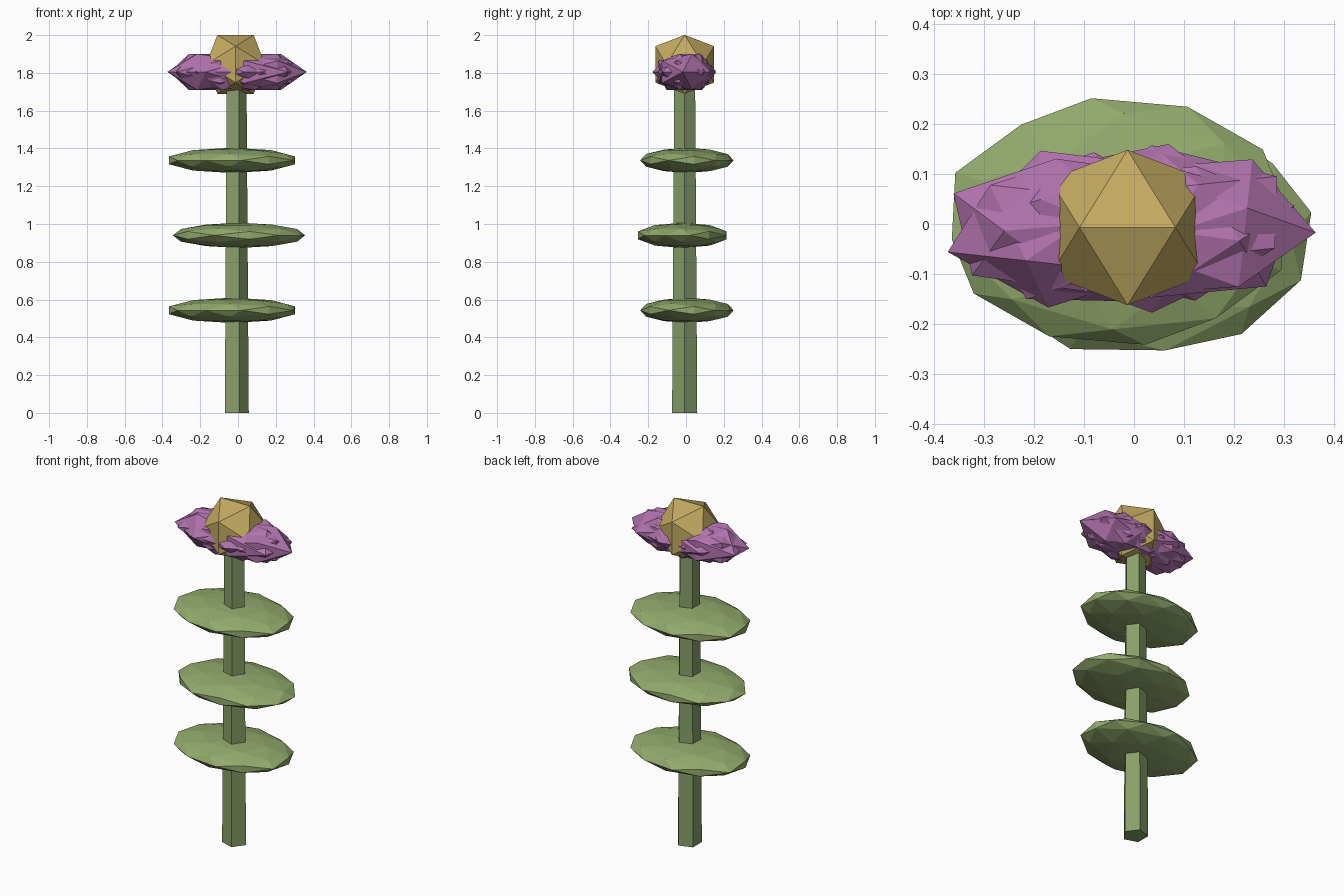
import bpy, bmesh
from math import cos, sin, radians, sqrt
from mathutils import Matrix, Vector

if "Cube" in bpy.data.objects:
    bpy.data.objects.remove(bpy.data.objects["Cube"])

CX, CY = -0.013, -0.007  # stem axis
PHI = (1 + sqrt(5)) / 2


def material(name, rgb):
    m = bpy.data.materials.new(name)
    m.diffuse_color = (*rgb, 1)
    m.use_nodes = True
    m.node_tree.nodes["Principled BSDF"].inputs["Base Color"].default_value = m.diffuse_color
    return m


STEM = material("stem_green", (0.25, 0.35, 0.14))
LEAF = material("leaf_green", (0.29, 0.40, 0.15))
PETAL = material("petal_purple", (0.44, 0.17, 0.42))
GOLD = material("centre_gold", (0.55, 0.40, 0.12))


def finish(bm, name, mat):
    bmesh.ops.recalc_face_normals(bm, faces=bm.faces)
    me = bpy.data.meshes.new(name)
    bm.to_mesh(me)
    bm.free()
    me.materials.append(mat)
    ob = bpy.data.objects.new(name, me)
    bpy.context.collection.objects.link(ob)
    return ob


def ico(name, mat, centre, radii, turn=0, detail=0):
    """Edge-up icosahedron, turned about z first and then stretched."""
    bm = bmesh.new()
    for a in (-1, 1):
        for b in (-PHI, PHI):
            for co in ((a, 0, b), (b, a, 0), (0, b, a)):
                bm.verts.new(Vector(co).normalized())
    bmesh.ops.convex_hull(bm, input=bm.verts[:])
    if detail:
        bmesh.ops.subdivide_edges(bm, edges=bm.edges[:], cuts=detail, use_grid_fill=True)
        for v in bm.verts:
            v.co.normalize()
    bm.transform(Matrix.Translation(centre) @ Matrix.Diagonal((*radii, 1))
                 @ Matrix.Rotation(radians(turn), 4, 'Z'))
    return finish(bm, name, mat)


# Five-sided tapering stem, one corner towards +x
bm = bmesh.new()
rings = [[bm.verts.new((CX + r * cos(radians(72 * i)), CY + r * sin(radians(72 * i)), z))
          for i in range(5)] for r, z in ((0.070, 0), (0.058, 1.78))]
for i in range(5):
    j = (i + 1) % 5
    bm.faces.new((rings[0][i], rings[0][j], rings[1][j], rings[1][i]))
bm.faces.new(rings[0][::-1])
bm.faces.new(rings[1])
finish(bm, "stem", STEM)

# Three flattened leaves, alternating side and turn
for i, z in enumerate((0.543, 0.94, 1.337)):
    s = 1 if i % 2 else -1
    ico(f"leaf_{i + 1}", LEAF, (CX + 0.0185 * s, CY - 0.012 * s, z),
        (0.355, 0.25, 0.067), -22 if i % 2 else 67, 1)

# Overlapping petals spread along x
N = 9
for i in range(N):
    a = 360 * i / N
    ico(f"petal_{i + 1}", PETAL,
        (CX + 0.12 * cos(radians(a)), CY + 0.014 * sin(radians(a)), 1.805),
        (0.258, 0.158, 0.112), 28 + a)

# Golden flower centre
ico("flower_centre", GOLD, (CX, CY, 1.845), (0.183, 0.183, 0.183))
